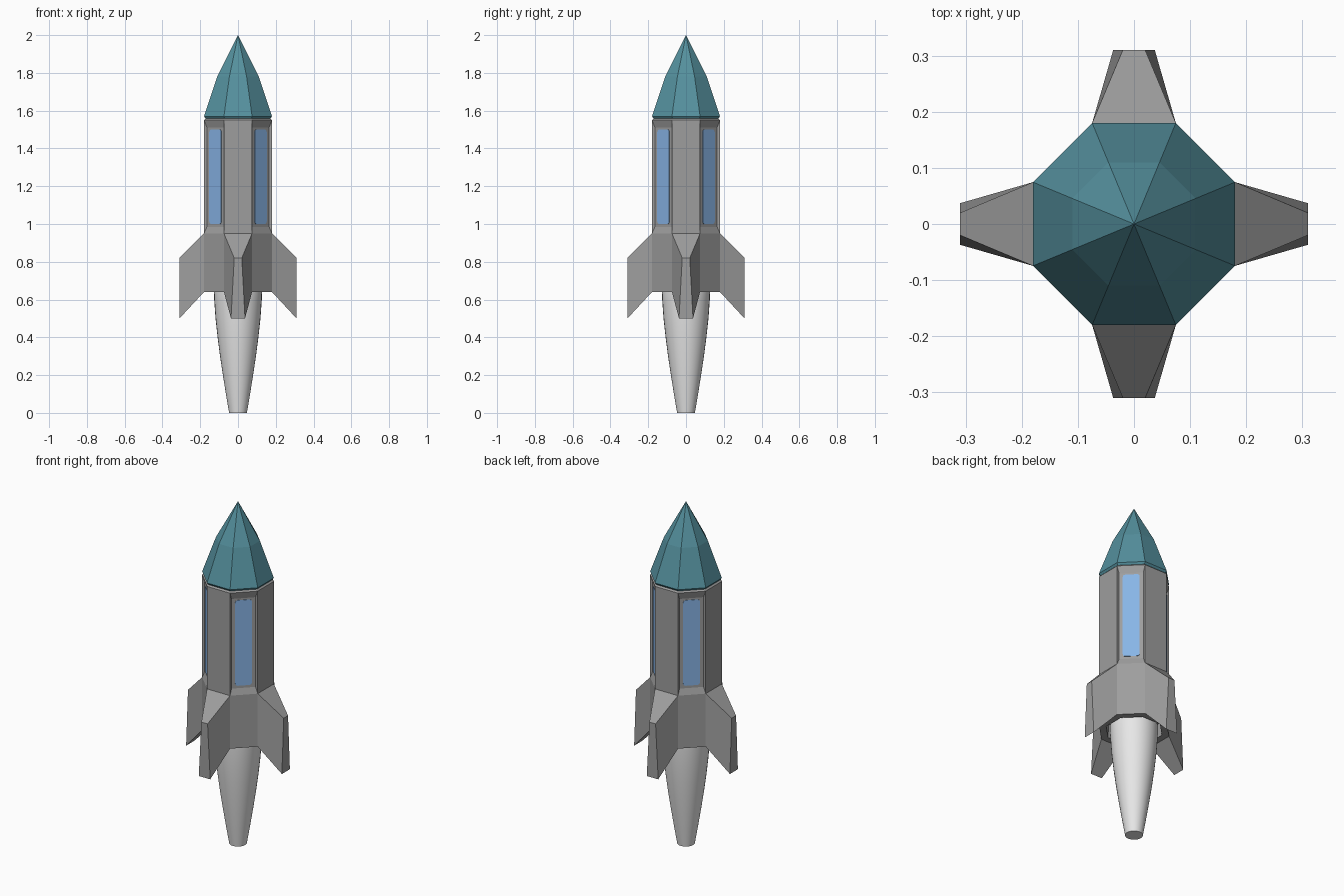
import bpy, bmesh, math
from mathutils import Vector, Matrix

if "Cube" in bpy.data.objects:
    bpy.data.objects.remove(bpy.data.objects["Cube"])

COS = math.cos(math.pi / 8)


def material(name, rgb):
    m = bpy.data.materials.new(name)
    m.diffuse_color = (*rgb, 1)
    m.use_nodes = True
    m.node_tree.nodes["Principled BSDF"].inputs["Base Color"].default_value = m.diffuse_color
    return m


GREY = material("hull grey", (0.34, 0.34, 0.34))
TEAL = material("nose teal", (0.09, 0.28, 0.34))
BLUE = material("window blue", (0.25, 0.47, 0.81))
WHITE = material("exhaust white", (0.80, 0.80, 0.80))


def finish(bm, name, mat):
    bmesh.ops.recalc_face_normals(bm, faces=bm.faces)
    me = bpy.data.meshes.new(name)
    bm.to_mesh(me)
    bm.free()
    me.materials.append(mat)
    ob = bpy.data.objects.new(name, me)
    bpy.context.collection.objects.link(ob)
    return ob


def lathe(profile, sides, offset=0.0):
    """Stack rings of (radius, z); radius 0 makes a point; ends are capped."""
    bm = bmesh.new()
    rings = []
    for r, z in profile:
        n = sides if r > 0 else 1
        rings.append([bm.verts.new((r * math.cos(offset + math.tau * i / sides),
                                    r * math.sin(offset + math.tau * i / sides), z))
                      for i in range(n)])
    for a, b in zip(rings, rings[1:]):
        for i in range(sides):
            j = (i + 1) % sides
            if len(b) == 1:
                bm.faces.new((a[i], a[j], b[0]))
            else:
                bm.faces.new((a[i], a[j], b[j], b[i]))
    for ring in (rings[0], rings[-1]):
        if len(ring) > 1:
            bm.faces.new(ring)
    bmesh.ops.recalc_face_normals(bm, faces=bm.faces)
    return bm


def octagon(profile):
    return lathe([(a / COS, z) for a, z in profile], 8, math.pi / 8)


# Hull: octagonal tube with chamfered top
bm = octagon([(0.18, 0.64), (0.18, 0.95), (0.18, 1.55), (0.17, 1.56)])
sides = [f for f in bm.faces if abs(f.normal.z) < 0.1]
bottom = min(bm.faces, key=lambda f: f.calc_center_median().z)


def is_axis(f):
    return max(abs(f.normal.x), abs(f.normal.y)) > 0.9


panels = [f for f in sides if not is_axis(f) and f.calc_center_median().z > 1]
fin_roots = [f for f in sides if is_axis(f) and f.calc_center_median().z < 0.95]

# Recessed window panels on the diagonal sides
bmesh.ops.inset_individual(bm, faces=panels, thickness=0.014, depth=0)
for f in panels:
    n = f.normal.copy()
    for v in f.verts:
        v.co -= n * 0.012
        v.co.z = 1.51 if v.co.z > 1.2 else 0.985

# Four swept fins pulled out of the lower axis sides
for f in fin_roots:
    n = f.normal.copy()
    t = Vector((-n.y, n.x, 0))
    new = bmesh.ops.extrude_discrete_faces(bm, faces=[f])["faces"][0]
    for v in new.verts:
        top = v.co.z > 0.8
        half = 0.02 if top else 0.037
        side = 1 if v.co.dot(t) > 0 else -1
        v.co = n * 0.31 + t * side * half + Vector((0, 0, 0.82 if top else 0.50))

# Hollow engine opening underneath
bmesh.ops.inset_region(bm, faces=[bottom], thickness=0.04)
bmesh.ops.inset_region(bm, faces=[bottom], thickness=0.002)
for v in bottom.verts:
    v.co.z = 0.72
finish(bm, "hull_with_fins", GREY)

# Nose cone
finish(octagon([(0.17, 1.555), (0.18, 1.57), (0.11, 1.78), (0, 2.0)]), "nose_cone", TEAL)

# Rounded window plates
W, H, R, T = 0.045, 0.25, 0.014, 0.004
for k in range(4):
    bm = bmesh.new()
    pts = []
    for c, (sx, sz) in enumerate([(1, 1), (-1, 1), (-1, -1), (1, -1)]):
        for s in range(5):
            a = math.pi / 2 * (c + s / 4)
            pts.append((0, sx * (W - R) + R * math.cos(a), sz * (H - R) + R * math.sin(a)))
    face = bm.faces.new([bm.verts.new(p) for p in pts])
    ext = bmesh.ops.extrude_face_region(bm, geom=[face], use_keep_orig=True)["geom"]
    for v in ext:
        if isinstance(v, bmesh.types.BMVert):
            v.co.x += T
    bm.transform(Matrix.Rotation(math.pi / 4 + k * math.pi / 2, 4, 'Z')
                 @ Matrix.Translation((0.18 - 0.0135, 0, 1.25)))
    finish(bm, f"window_{k + 1}", BLUE)

# Smooth tapered exhaust plume
plume = finish(lathe([(0.047, 0), (0.064, 0.1), (0.080, 0.2), (0.095, 0.3), (0.108, 0.4),
                      (0.119, 0.5), (0.126, 0.6), (0.128, 0.66), (0.12, 0.71)], 32),
               "exhaust_plume", WHITE)
bpy.context.view_layer.objects.active = plume
plume.select_set(True)
bpy.ops.object.shade_smooth_by_angle(angle=math.radians(35))
